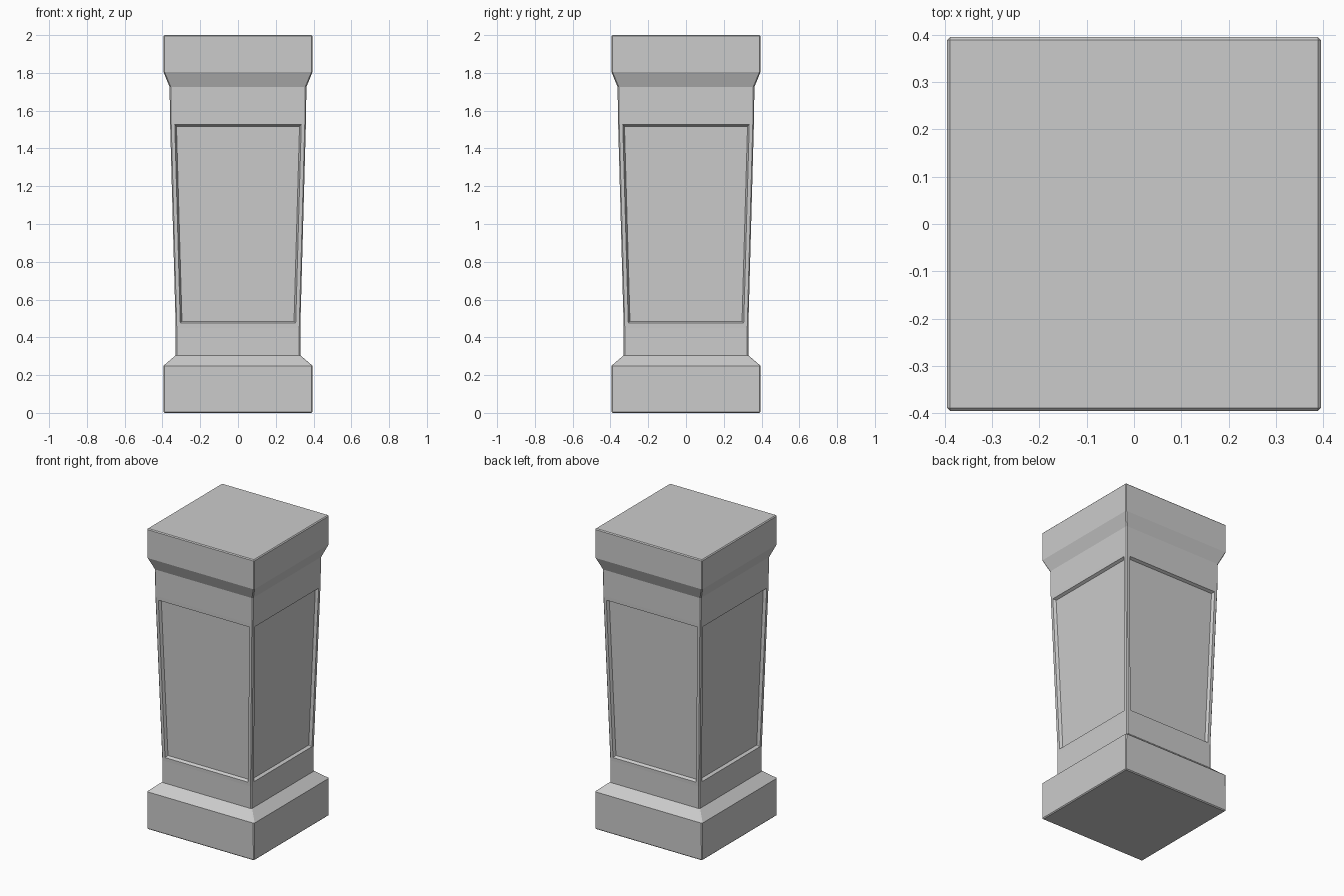
import bpy, bmesh

if "Cube" in bpy.data.objects:
    bpy.data.objects.remove(bpy.data.objects["Cube"])

# (height, half width) of the square cross-section, bottom to top
PROFILE = [(0, .395), (.25, .395), (.305, .33), (.45, .33),
           (1.55, .36), (1.725, .362), (1.805, .395), (2, .395)]
PANEL_BAND = 3  # tapered part of the shaft that carries the panels

bm = bmesh.new()
rings = [[bm.verts.new((sx * r, sy * r, z))
          for sx, sy in ((-1, -1), (1, -1), (1, 1), (-1, 1))]
         for z, r in PROFILE]

# Base, shaft and cap walls
panels = []
for i, (low, high) in enumerate(zip(rings, rings[1:])):
    for k in range(4):
        n = (k + 1) % 4
        face = bm.faces.new((low[k], low[n], high[n], high[k]))
        if i == PANEL_BAND:
            panels.append(face)
bm.faces.new(rings[0][::-1])
bm.faces.new(rings[-1])
bm.normal_update()

# Outer edges that get a small chamfer: corners, top and bottom rims
corner_edges = [bm.edges.get((a[k], b[k]))
                for a, b in zip(rings, rings[1:]) for k in range(4)]
rim_edges = [bm.edges.get((r[k], r[(k + 1) % 4]))
             for r in (rings[0], rings[-1]) for k in range(4)]

# Recessed panel on each side, with a sloped border
bmesh.ops.inset_individual(bm, faces=panels, thickness=.035, depth=0)
bmesh.ops.inset_individual(bm, faces=panels, thickness=.013, depth=-.018)

bmesh.ops.bevel(bm, geom=corner_edges + rim_edges, offset=.006,
                offset_type='OFFSET', segments=1, profile=.5, affect='EDGES')
bmesh.ops.recalc_face_normals(bm, faces=bm.faces)

mesh = bpy.data.meshes.new("pillar")
bm.to_mesh(mesh)
bm.free()
pillar = bpy.data.objects.new("pillar", mesh)
bpy.context.collection.objects.link(pillar)
